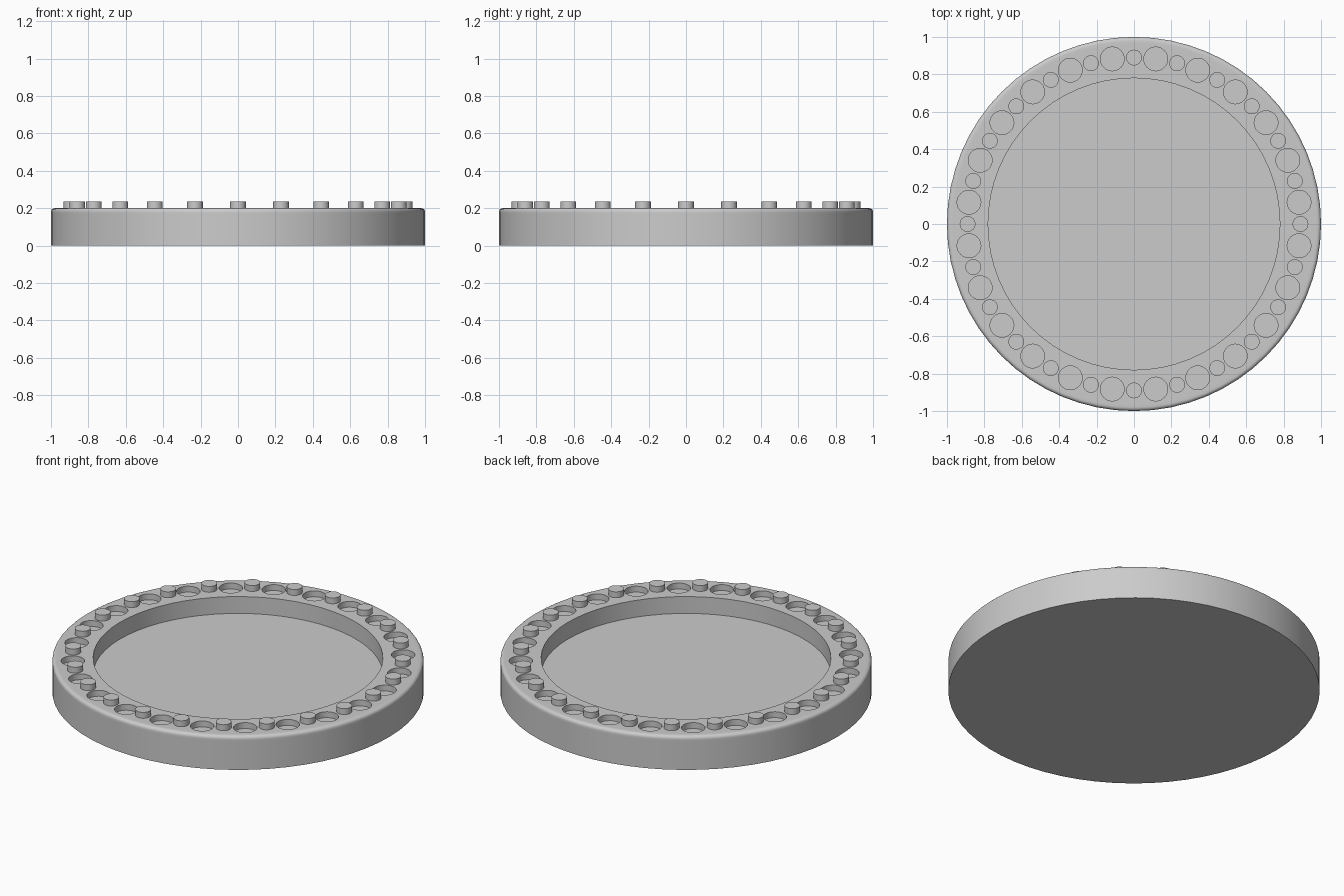
import bpy, bmesh
from math import sin, cos, pi, radians
from mathutils import Vector, Matrix

cube = bpy.data.objects.get("Cube")
if cube:
    bpy.data.objects.remove(cube, do_unlink=True)

COUNT = 24       # posts and sockets around the rim
PITCH = 0.89     # radius of the circle they sit on
RIM_TOP = 0.2
FILLET = 0.02

grey = bpy.data.materials.new("light_grey")
grey.use_nodes = True
colour = (0.6, 0.6, 0.6, 1)
grey.diffuse_color = colour
grey.node_tree.nodes["Principled BSDF"].inputs["Base Color"].default_value = colour


def add_object(name, bm):
    bmesh.ops.recalc_face_normals(bm, faces=bm.faces)
    mesh = bpy.data.meshes.new(name)
    bm.to_mesh(mesh)
    bm.free()
    mesh.materials.append(grey)
    obj = bpy.data.objects.new(name, mesh)
    bpy.context.collection.objects.link(obj)
    return obj


def select_only(obj):
    bpy.ops.object.select_all(action='DESELECT')
    obj.select_set(True)
    bpy.context.view_layer.objects.active = obj


def cylinder_ring(name, radius, bottom, top, offset):
    """Upright cylinders spaced evenly around the rim."""
    bm = bmesh.new()
    for i in range(COUNT):
        a = 2 * pi * (i + offset) / COUNT
        place = Matrix.Translation((PITCH * cos(a), PITCH * sin(a), (bottom + top) / 2))
        bmesh.ops.create_cone(bm, cap_ends=True, segments=32, radius1=radius,
                              radius2=radius, depth=top - bottom, matrix=place)
    return add_object(name, bm)


# Round tray: turned profile with a rounded outer edge and a sunken floor
steps = 5
arc = [(1 - FILLET + FILLET * cos(t), RIM_TOP - FILLET + FILLET * sin(t))
       for t in (pi / 2 * k / steps for k in range(steps + 1))]
profile = [(0, 0), (1, 0), (1, 0.17)] + arc + [(0.965, RIM_TOP), (0.78, RIM_TOP),
                                               (0.78, 0.1), (0, 0.1)]
bm = bmesh.new()
verts = [bm.verts.new((r, 0, z)) for r, z in profile]
edges = [bm.edges.new(pair) for pair in zip(verts, verts[1:])]
bmesh.ops.spin(bm, geom=verts + edges, cent=(0, 0, 0), axis=(0, 0, 1),
               angle=2 * pi, steps=64, use_duplicate=False)
bmesh.ops.remove_doubles(bm, verts=bm.verts, dist=0.0001)
tray = add_object("tray", bm)

# Shallow sockets sunk into the rim
cutter = cylinder_ring("socket_cutter", 0.0635, 0.165, 0.26, 0.5)
cutter.hide_render = True
cut = tray.modifiers.new("sockets", 'BOOLEAN')
cut.operation = 'DIFFERENCE'
cut.solver = 'EXACT'
cut.object = cutter
select_only(tray)
bpy.ops.object.modifier_apply(modifier=cut.name)
bpy.data.objects.remove(cutter, do_unlink=True)

# Small posts standing between the sockets
posts = cylinder_ring("rim_posts", 0.042, 0.19, 0.235, 0)

for obj in (tray, posts):
    select_only(obj)
    bpy.ops.object.shade_smooth_by_angle(angle=radians(30))
